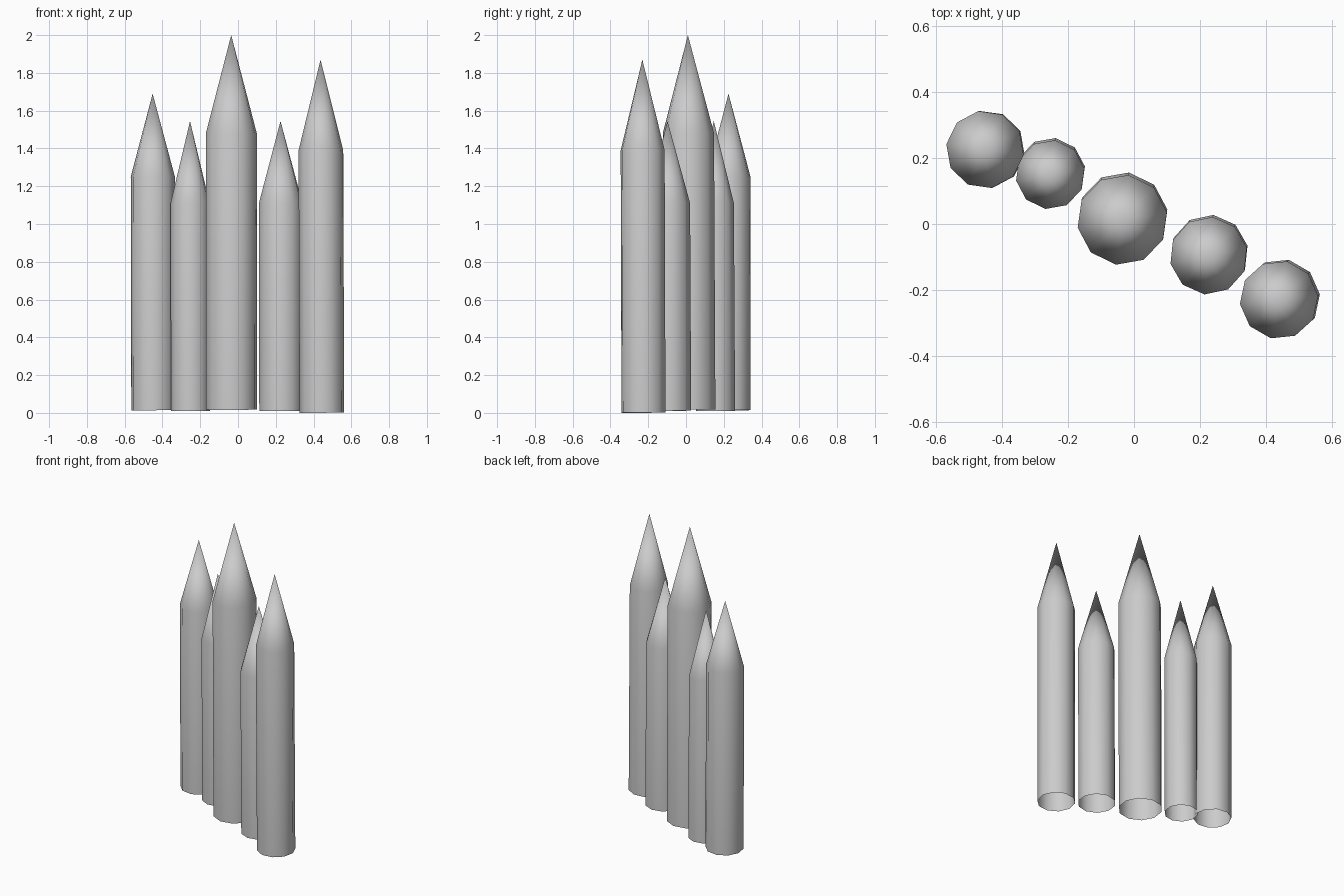
import bpy
import bmesh
import math
from mathutils import Vector

default = bpy.data.objects.get("Cube")
if default:
    bpy.data.objects.remove(default, do_unlink=True)

SIDES = 10

# One plain grey for every stake
grey = bpy.data.materials.new("plain_grey")
grey.use_nodes = True
colour = (0.6, 0.6, 0.6, 1)
grey.diffuse_color = colour
grey.node_tree.nodes["Principled BSDF"].inputs["Base Color"].default_value = colour


def stake(name, base, tip, shoulder, radius, turn):
    """Open-bottomed post with a pointed top, leaning from base to tip."""
    base, tip = Vector(base), Vector(tip)
    axis = tip - base
    lean = Vector((0, 0, 1)).rotation_difference(axis)
    neck = base + axis * ((shoulder - base.z) / axis.z)
    bm = bmesh.new()

    def ring(centre):
        points = []
        for i in range(SIDES):
            a = math.radians(turn) + math.tau * i / SIDES
            offset = Vector((math.cos(a), math.sin(a), 0)) * radius
            points.append(bm.verts.new(centre + lean @ offset))
        return points

    low, high, point = ring(base), ring(neck), bm.verts.new(tip)
    for i in range(SIDES):
        j = (i + 1) % SIDES
        bm.faces.new((low[i], low[j], high[j], high[i]))
        bm.faces.new((high[i], high[j], point))
    for face in bm.faces:
        face.smooth = True
    mesh = bpy.data.meshes.new(name)
    bm.to_mesh(mesh)
    bm.free()
    mesh.materials.append(grey)
    obj = bpy.data.objects.new(name, mesh)
    bpy.context.collection.objects.link(obj)


# Row of stakes running diagonally from back right to front left
stake("outer_right_stake", (-0.448, 0.226, 0.014), (-0.452, 0.225, 1.69), 1.25, 0.118, 28)
stake("inner_right_stake", (-0.252, 0.156, 0.01), (-0.254, 0.147, 1.545), 1.11, 0.105, 10)
stake("centre_stake", (-0.034, 0.02, 0.017), (-0.036, 0.01, 2.0), 1.48, 0.137, 10)
stake("inner_left_stake", (0.228, -0.09, 0.011), (0.225, -0.098, 1.545), 1.11, 0.118, 12)
stake("outer_left_stake", (0.444, -0.225, 0.001), (0.437, -0.231, 1.87), 1.39, 0.119, 6)
